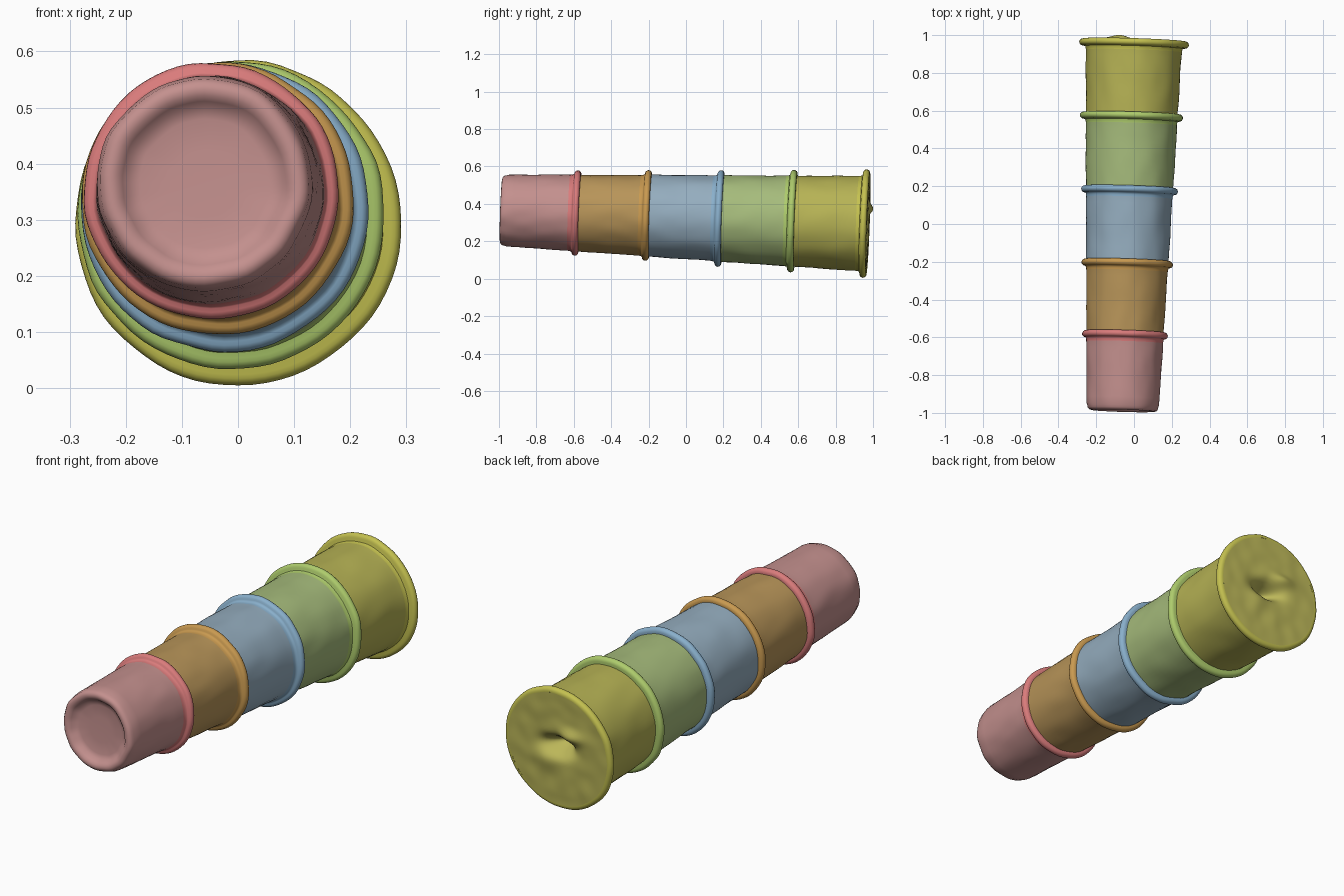
import bpy, bmesh, math
from mathutils import Vector, Matrix, noise

if "Cube" in bpy.data.objects:
    bpy.data.objects.remove(bpy.data.objects["Cube"])

SEG = 72
# The stack leans: the common axis runs from the small end to the wide end
BACK = Vector((0, 0.955, 0.294))
FRONT = Vector((-0.06, -0.985, 0.366))
AXIS = (BACK - FRONT).normalized()
TILT = Matrix.Translation(BACK) @ Vector((0, 1, 0)).rotation_difference(AXIS).to_matrix().to_4x4()


def material(name, rgb):
    m = bpy.data.materials.new(name)
    m.diffuse_color = (*rgb, 1)
    m.use_nodes = True
    m.node_tree.nodes["Principled BSDF"].inputs["Base Color"].default_value = m.diffuse_color
    return m


def place(t, r, a, wobble=0.0):
    """Point at world-y station t, radius r, angle a around the leaning axis."""
    d = Vector((math.cos(a), 0, math.sin(a)))
    r += wobble * noise.noise(Vector((d.x * 3, t * 8, d.z * 3)))
    return TILT @ Vector((d.x * r, t - BACK.y, d.z * r))


def finish(name, bm, mats):
    bmesh.ops.recalc_face_normals(bm, faces=bm.faces)
    me = bpy.data.meshes.new(name)
    bm.to_mesh(me)
    bm.free()
    ob = bpy.data.objects.new(name, me)
    bpy.context.collection.objects.link(ob)
    for m in mats:
        me.materials.append(m)
    for o in bpy.context.selected_objects:
        o.select_set(False)
    ob.select_set(True)
    bpy.context.view_layer.objects.active = ob
    bpy.ops.object.shade_smooth_by_angle(angle=math.radians(50))
    return ob


def lathe(name, profile, mats, rim_from, wobble=0.004):
    bm = bmesh.new()
    prev = None
    for i, (t, r) in enumerate(profile):
        if r == 0:
            ring = [bm.verts.new(place(t, 0, 0))] * SEG
        else:
            ring = [bm.verts.new(place(t, r, math.tau * k / SEG, wobble)) for k in range(SEG)]
        if prev:
            for k in range(SEG):
                n = (k + 1) % SEG
                vs = list(dict.fromkeys((prev[k], prev[n], ring[n], ring[k])))
                bm.faces.new(vs).material_index = int(t > rim_from)
        prev = ring
    return finish(name, bm, mats)


def wall(t0, r0, t1, r1, steps=10):
    return [(t0 + (t1 - t0) * i / steps, r0 + (r1 - r0) * i / steps) for i in range(steps + 1)]


def rolled_rim(t, r_body, r_rim, r_end):
    """Rounded bead that stands out from the wall at station t."""
    h = 0.018
    arc = [(t - h * math.cos(math.pi * i / 8),
            r_rim - h + h * math.sin(math.pi * i / 8)) for i in range(9)]
    return [(t - 0.03, r_body + 0.001), (t - 0.021, r_body + 0.004)] + arc + [(t + h, r_end)]


# name, wall start, start radius, rim station, end radius, rim radius, wall colour, rim colour
CUPS = [
    ("red", -0.955, 0.192, -0.588, 0.203, 0.228, (.55, .28, .27), (.70, .20, .20)),
    ("orange", -0.572, 0.205, -0.210, 0.215, 0.242, (.48, .30, .10), (.58, .32, .08)),
    ("blue", -0.194, 0.219, 0.178, 0.228, 0.257, (.30, .42, .52), (.25, .43, .60)),
    ("green", 0.194, 0.231, 0.568, 0.242, 0.274, (.38, .50, .20), (.42, .60, .15)),
    ("yellow", 0.584, 0.243, 0.956, 0.254, 0.290, (.47, .45, .09), (.55, .53, .08)),
]
for i, (name, t0, r0, t1, r1, rr, wall_rgb, rim_rgb) in enumerate(CUPS):
    mats = [material(name + "_wall", wall_rgb), material(name + "_rim", rim_rgb)]
    r_end = CUPS[i + 1][2] - 0.004 if i < 4 else 0.268
    prof = wall(t0, r0, t1 - 0.04, r1) + rolled_rim(t1, r1, rr, r_end)
    if i == 0:
        # Recessed base with a rounded foot ring
        prof = [(-0.958, 0), (-0.958, 0.06), (-0.960, 0.115), (-0.966, 0.136), (-0.980, 0.146),
                (-0.988, 0.156), (-0.991, 0.167), (-0.988, 0.178), (-0.978, 0.186),
                (-0.967, 0.188)] + prof
    lathe(name + "_cup", prof, mats, t1 - 0.035)

# Uneven end face closing the widest cup, with a central hollow and a raised lip
def end_height(x, z):
    def bump(cx, cz, sx, sz):
        return math.exp(-((x - cx) / sx) ** 2 - ((z - cz) / sz) ** 2)
    return (0.973 - 0.09 * bump(0.0, 0.01, 0.07, 0.035) + 0.024 * bump(-0.08, 0.08, 0.06, 0.03)
            + 0.012 * bump(0.07, -0.06, 0.06, 0.04)
            + 0.004 * noise.noise(Vector((x * 14, z * 14, 0))))


bm = bmesh.new()
centre = bm.verts.new(place(end_height(0, 0), 0, 0))
prev = [centre] * SEG
for j in range(1, 21):
    r = 0.270 * j / 20
    ring = []
    for k in range(SEG):
        a = math.tau * k / SEG
        t = end_height(r * math.cos(a), r * math.sin(a))
        ring.append(bm.verts.new(place(t, r, a)))
    for k in range(SEG):
        n = (k + 1) % SEG
        bm.faces.new(list(dict.fromkeys((prev[k], prev[n], ring[n], ring[k]))))
    prev = ring
finish("end_face", bm, [material("end_yellow", (.50, .47, .10))])
